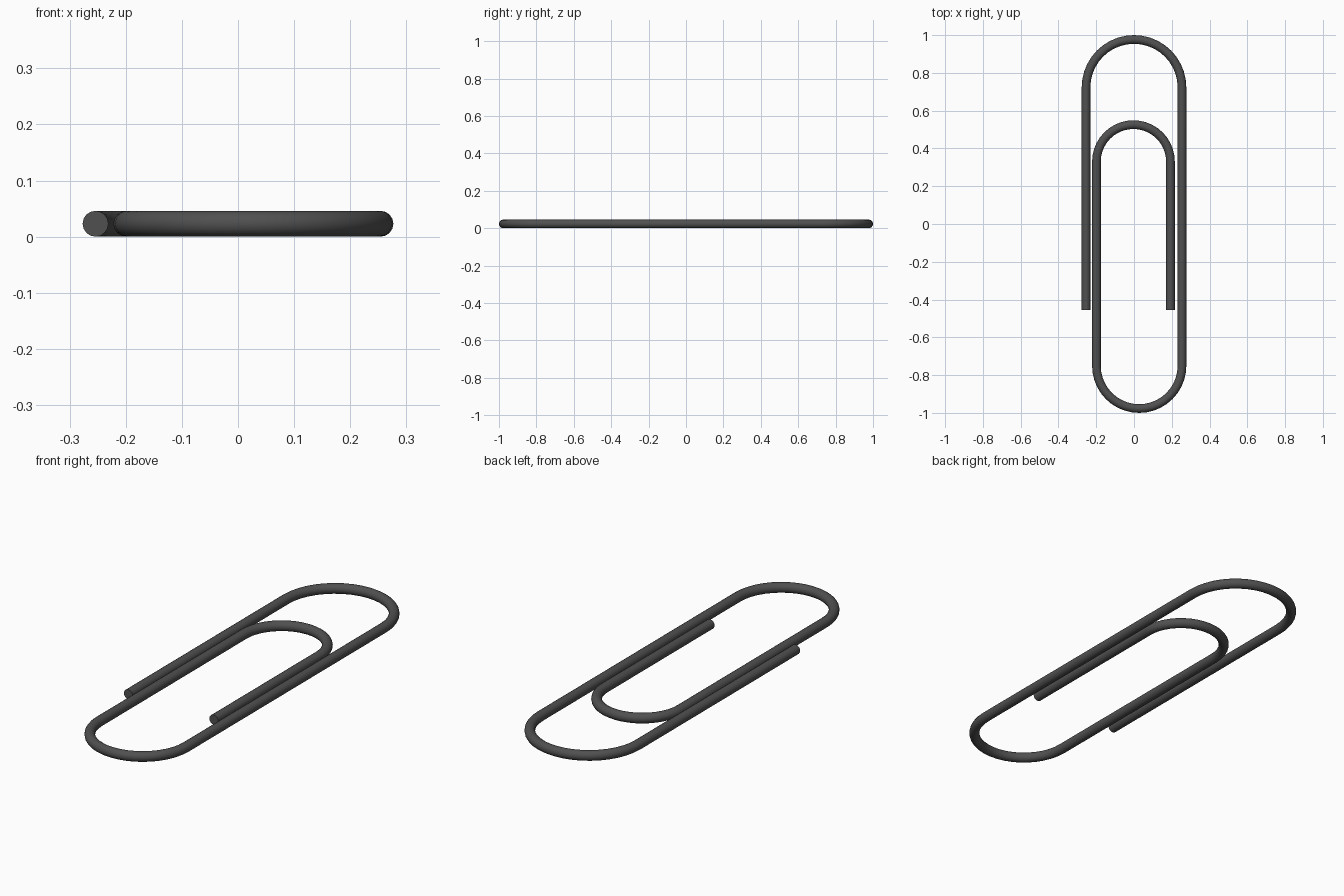
import bpy
from math import cos, sin, pi

if "Cube" in bpy.data.objects:
    bpy.data.objects.remove(bpy.data.objects["Cube"])

R = 0.023          # wire radius
STEPS = 20         # segments per bend


def bend(cx, cy, r, a0, a1):
    """Points along an arc of the wire's centre line."""
    return [(cx + r * cos(a0 + (a1 - a0) * i / STEPS),
             cy + r * sin(a0 + (a1 - a0) * i / STEPS)) for i in range(STEPS + 1)]


# Centre line: outer leg, top bend, bottom bend, inner bend, inner leg
path = [(-0.254, -0.456)]
path += bend(0.0, 0.723, 0.254, pi, 0)
path += bend(0.0275, -0.7505, 0.2265, 0, -pi)
path += bend(-0.003, 0.330, 0.196, pi, 0)
path += [(0.193, -0.456)]

# Round wire swept along the centre line, with flat capped ends
curve = bpy.data.curves.new("wire_path", 'CURVE')
curve.dimensions = '3D'
curve.bevel_depth = R
curve.bevel_resolution = 6
curve.use_fill_caps = True
spline = curve.splines.new('POLY')
spline.points.add(len(path) - 1)
for p, (x, y) in zip(spline.points, path):
    p.co = (x, y, R, 1)

clip = bpy.data.objects.new("bent_wire_clip", curve)
bpy.context.collection.objects.link(clip)
bpy.context.view_layer.objects.active = clip
clip.select_set(True)
bpy.ops.object.convert(target='MESH')
bpy.ops.object.shade_smooth_by_angle()

# Dark grey wire
mat = bpy.data.materials.new("dark_wire")
mat.diffuse_color = (0.08, 0.08, 0.08, 1)
mat.use_nodes = True
mat.node_tree.nodes["Principled BSDF"].inputs["Base Color"].default_value = mat.diffuse_color
clip = bpy.context.object
clip.data.materials.clear()
clip.data.materials.append(mat)
